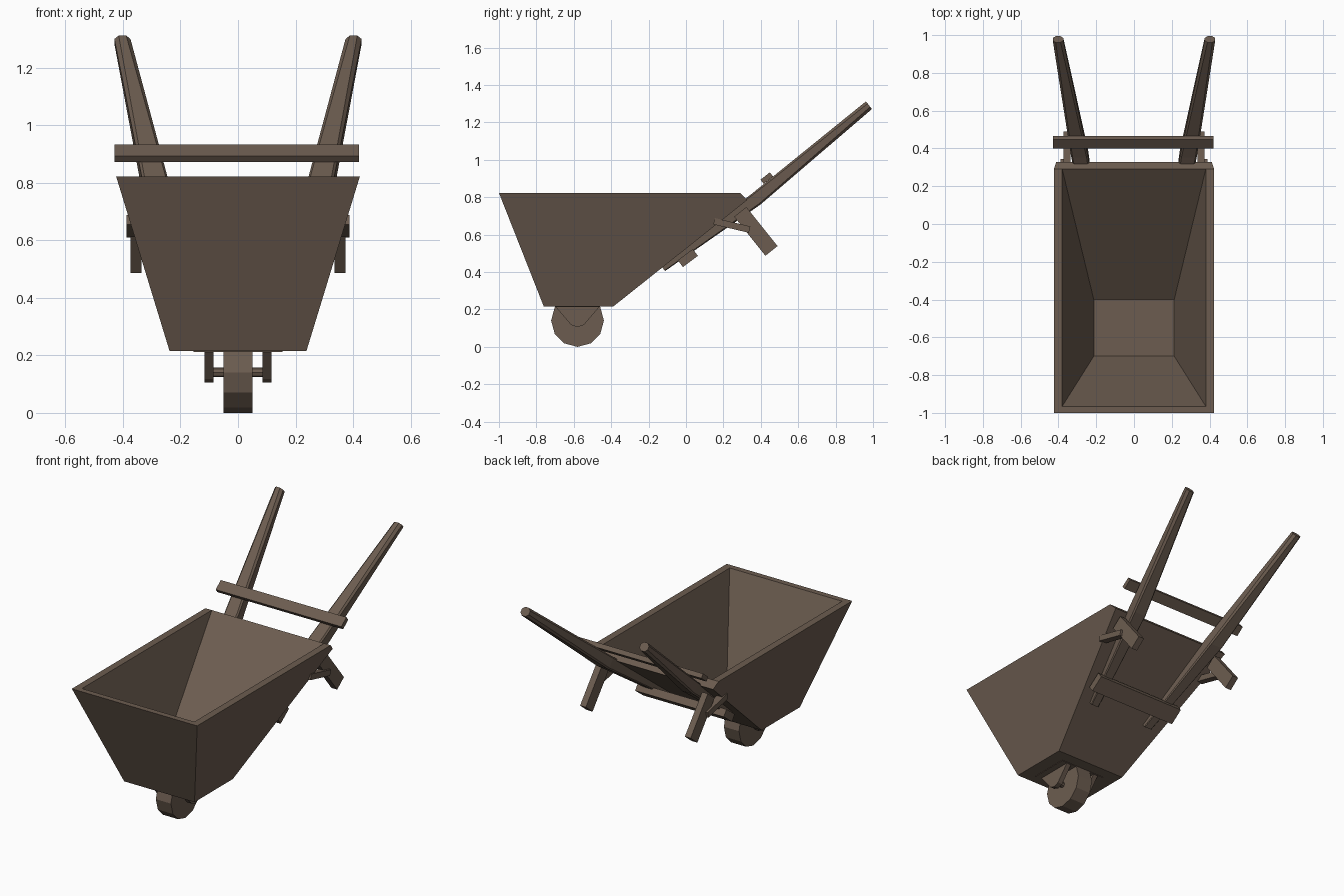
import bpy, bmesh
from math import sin, cos, pi, atan2
from mathutils import Vector, Matrix

if "Cube" in bpy.data.objects:
    bpy.data.objects.remove(bpy.data.objects["Cube"])

wood = bpy.data.materials.new("dark_wood")
wood.diffuse_color = (0.15, 0.108, 0.08, 1)
wood.use_nodes = True
wood.node_tree.nodes["Principled BSDF"].inputs["Base Color"].default_value = wood.diffuse_color


def finish(bm, name):
    bmesh.ops.recalc_face_normals(bm, faces=bm.faces)
    me = bpy.data.meshes.new(name)
    bm.to_mesh(me)
    bm.free()
    me.materials.append(wood)
    ob = bpy.data.objects.new(name, me)
    bpy.context.collection.objects.link(ob)
    return ob


def loft(name, rings):
    """Skin a row of equal-length point rings and cap both ends."""
    bm = bmesh.new()
    vs = [[bm.verts.new(p) for p in r] for r in rings]
    n = len(vs[0])
    for a, b in zip(vs, vs[1:]):
        for i in range(n):
            j = (i + 1) % n
            bm.faces.new((a[i], a[j], b[j], b[i]))
    bm.faces.new(vs[0])
    bm.faces.new(vs[-1])
    return finish(bm, name)


def beam(name, x0, x1, a, b, thick):
    """Box between side-view points a and b (y, z), spanning x0..x1."""
    a, b = Vector(a), Vector(b)
    d = (b - a).normalized()
    n = Vector((-d.y, d.x)) * thick / 2
    prof = [a + n, b + n, b - n, a - n]
    return loft(name, [[(x, p.x, p.y) for p in prof] for x in (x0, x1)])


def extrude_x(name, prof, x0, x1):
    return loft(name, [[(x, y, z) for y, z in prof] for x in (x0, x1)])


# Tray: tapered hollow box with a slanted back
bm = bmesh.new()


def pair(x, y, z):
    return bm.verts.new((-x, y, z)), bm.verts.new((x, y, z))


front_top = pair(0.424, -1.0, 0.823)
front_low = pair(0.238, -0.76, 0.215)
back_low = pair(0.238, -0.39, 0.215)
back_edge = pair(0.412, 0.327, 0.785)
back_top = pair(0.424, 0.29, 0.823)
in_front_top = pair(0.38, -0.965, 0.823)
in_front_low = pair(0.213, -0.70, 0.29)
in_back_low = pair(0.213, -0.40, 0.29)
in_back_top = pair(0.38, 0.29, 0.823)
strips = [front_top, front_low, back_low, back_edge]
for a, b in zip(strips, strips[1:]):
    bm.faces.new((a[0], a[1], b[1], b[0]))
inner = [in_front_top, in_front_low, in_back_low, in_back_top]
for a, b in zip(inner, inner[1:]):
    bm.faces.new((a[0], a[1], b[1], b[0]))
bm.faces.new((front_top[0], front_top[1], in_front_top[1], in_front_top[0]))
bm.faces.new((back_edge[0], back_edge[1], back_top[1], in_back_top[1],
              in_back_top[0], back_top[0]))
for s in (0, 1):
    bm.faces.new([p[s] for p in (front_top, front_low, back_low, back_edge, back_top)])
    bm.faces.new([p[s] for p in inner])
    bm.faces.new((front_top[s], back_top[s], in_back_top[s], in_front_top[s]))
finish(bm, "tray")

# Handles: tapered chamfered beams; (x, y, z, half width, half thickness, chamfer)
stations = [(0.20, -0.128, 0.426, 0.026, 0.026, 0.004),
            (0.288, 0.375, 0.79, 0.045, 0.037, 0.008),
            (0.402, 0.978, 1.292, 0.028, 0.026, 0.015)]
slope = atan2(0.866, 1.106)
normal = Vector((0, -sin(slope), cos(slope)))
for s, side in ((-1, "left"), (1, "right")):
    rings = []
    for x, y, z, w, t, c in stations:
        sec = [(w, t - c), (w - c, t), (c - w, t), (-w, t - c),
               (-w, c - t), (c - w, -t), (w - c, -t), (w, c - t)]
        rings.append([Vector((s * x + u, y, z)) + normal * v for u, v in sec])
    loft("handle_" + side, rings)

    # Leg and its brace
    beam("leg_" + side, s * 0.335, s * 0.374, (0.29, 0.722), (0.457, 0.513), 0.083)
    beam("leg_brace_" + side, s * 0.345, s * 0.388, (0.15, 0.672), (0.34, 0.627), 0.035)

    # Curved wheel bracket
    prof = [(-0.70, 0.218), (-0.655, 0.165), (-0.615, 0.118), (-0.58, 0.105),
            (-0.545, 0.118), (-0.505, 0.165), (-0.46, 0.218)]
    extrude_x("wheel_bracket_" + side, prof, s * 0.085, s * 0.116)

# Cross bars above and below the handles
beam("upper_crossbar", -0.43, 0.42, (0.407, 0.883), (0.457, 0.922), 0.028)
beam("lower_crossbar", -0.30, 0.30, (-0.03, 0.445), (0.05, 0.505), 0.045)

# Wheel, axle and mounting plate
def disc(r, n):
    return [(-0.58 + r * sin(2 * pi * i / n), 0.141 - r * cos(2 * pi * i / n)) for i in range(n)]


extrude_x("wheel", disc(0.141, 12), -0.051, 0.051)
extrude_x("axle", disc(0.017, 8), -0.10, 0.10)
beam("mounting_plate", -0.155, 0.155, (-0.70, 0.216), (-0.46, 0.216), 0.008)
